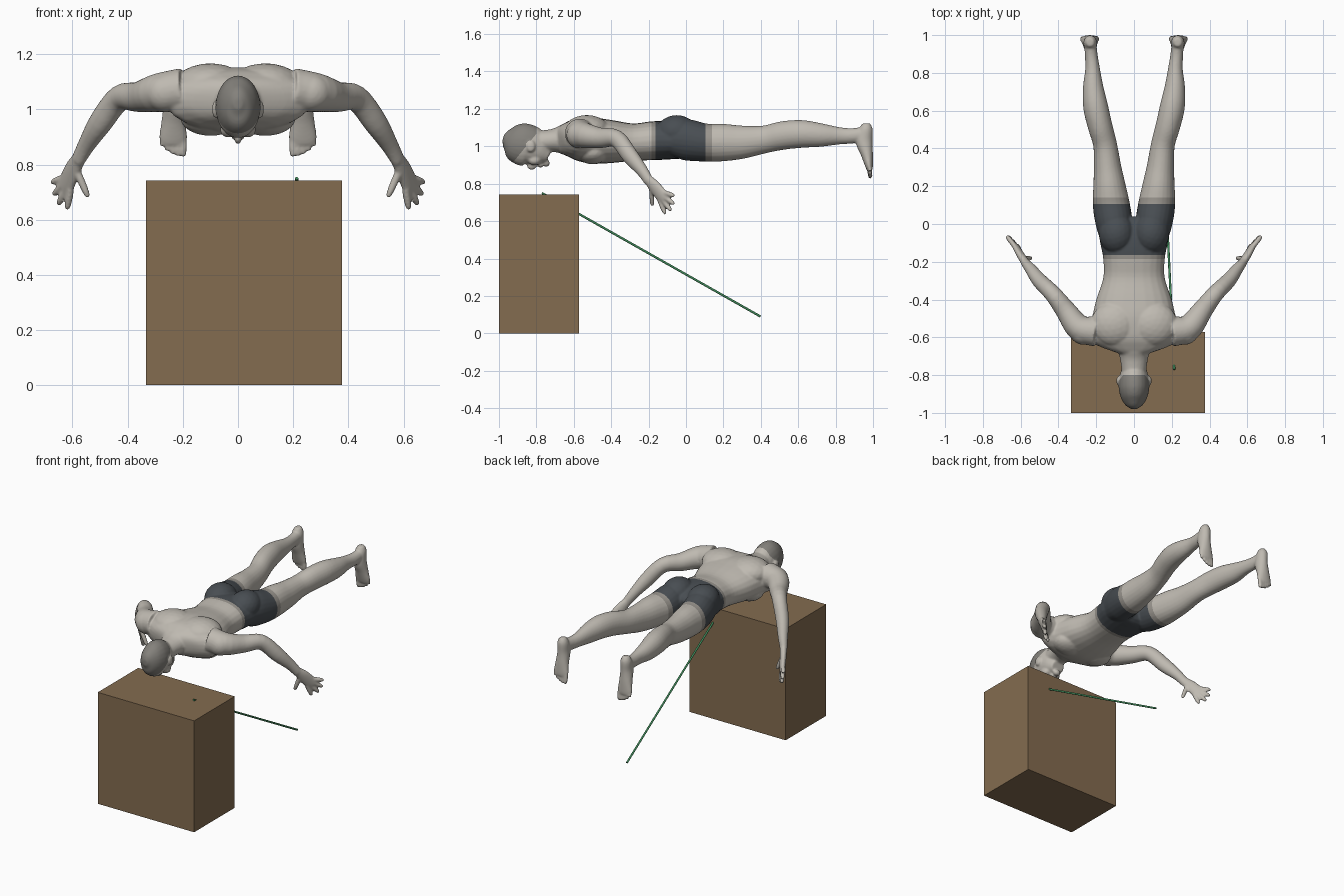
import bpy, bmesh, math
from mathutils import Vector, Matrix

default = bpy.data.objects.get("Cube")
if default:
    bpy.data.objects.remove(default, do_unlink=True)


def material(name, colour):
    mat = bpy.data.materials.new(name)
    mat.use_nodes = True
    mat.diffuse_color = (*colour, 1)
    mat.node_tree.nodes["Principled BSDF"].inputs["Base Color"].default_value = (*colour, 1)
    return mat


skin = material("skin grey", (0.52, 0.49, 0.44))
hair = material("hair grey", (0.23, 0.22, 0.2))
cloth = material("shorts charcoal", (0.065, 0.075, 0.085))
hem = material("hem grey", (0.32, 0.3, 0.27))
brown = material("box brown", (0.23, 0.15, 0.08))
green = material("rod green", (0.05, 0.25, 0.1))


def add_object(name, bm, materials):
    mesh = bpy.data.meshes.new(name)
    bm.to_mesh(mesh)
    bm.free()
    for mat in materials:
        mesh.materials.append(mat)
    obj = bpy.data.objects.new(name, mesh)
    bpy.context.collection.objects.link(obj)
    return obj


def smooth_path(points, steps=4):
    """Catmull-Rom interpolation of positions and radii together."""
    pts = [Vector(p) for p in points]
    padded = [pts[0] * 2 - pts[1]] + pts + [pts[-1] * 2 - pts[-2]]
    result = []
    for a, b, c, d in zip(padded, padded[1:], padded[2:], padded[3:]):
        for i in range(steps):
            t = i / steps
            result.append(b + (c - a) * (t / 2) + (a * 2 - b * 5 + c * 4 - d) * (t * t / 2)
                          + (b * 3 - a - c * 3 + d) * (t ** 3 / 2))
    return result + [pts[-1]]


def loft(bm, points, across=(1, 0, 0), boxy=1.0, sides=24):
    """Skin oval rings along a path of (x, y, z, half width, half depth)."""
    path = smooth_path(points)
    centres = [p.to_3d() if len(p) == 3 else Vector(p[:3]) for p in path]
    rings = []
    for i, p in enumerate(path):
        tangent = (centres[min(i + 1, len(path) - 1)] - centres[max(i - 1, 0)]).normalized()
        u = Vector(across)
        u = (u - tangent * u.dot(tangent)).normalized()
        v = tangent.cross(u)
        ring = []
        for k in range(sides):
            angle = math.tau * k / sides
            c, s = math.cos(angle), math.sin(angle)
            c = math.copysign(abs(c) ** boxy, c)
            s = math.copysign(abs(s) ** boxy, s)
            ring.append(bm.verts.new(centres[i] + u * c * p[3] + v * s * p[4]))
        rings.append(ring)
    for low, high in zip(rings, rings[1:]):
        for k in range(sides):
            n = (k + 1) % sides
            bm.faces.new((low[k], low[n], high[n], high[k]))
    bm.faces.new(rings[0][::-1])
    bm.faces.new(rings[-1])


def blob(bm, centre, radii):
    bmesh.ops.create_icosphere(bm, subdivisions=3, radius=1,
                               matrix=Matrix.LocRotScale(Vector(centre), None, Vector(radii)))


def digit(bm, start, end, thick, thin):
    a, b = Vector(start), Vector(end)
    loft(bm, [(*a, thick, thick), (*a.lerp(b, 0.5), thick, thick),
              (*a.lerp(b, 0.9), thin, thin), (*b, thin / 2, thin / 2)], across=(1, 0.3, 0.2), sides=12)


body = bmesh.new()

# Paired parts, built on the +x side first
# Arm
loft(body, [(0.2, -0.57, 1.07, 0.08, 0.08), (0.29, -0.55, 1.06, 0.07, 0.07),
            (0.36, -0.46, 1.045, 0.055, 0.055), (0.43, -0.37, 1.04, 0.047, 0.045),
            (0.5, -0.3, 0.95, 0.045, 0.04), (0.55, -0.235, 0.87, 0.033, 0.03),
            (0.58, -0.2, 0.815, 0.028, 0.022)], across=(0, 0, 1))
blob(body, (0.265, -0.575, 1.06), (0.075, 0.065, 0.07))
# Palm and fingers
loft(body, [(0.575, -0.205, 0.825, 0.027, 0.022), (0.6, -0.165, 0.78, 0.037, 0.02),
            (0.622, -0.126, 0.73, 0.04, 0.017), (0.63, -0.115, 0.71, 0.034, 0.013)],
     across=(0.5, 0.45, 0.95))
for knuckle, tip in (((0.607, -0.14, 0.71), (0.62, -0.11, 0.637)),
                     ((0.62, -0.125, 0.715), (0.652, -0.08, 0.655)),
                     ((0.632, -0.115, 0.73), (0.668, -0.063, 0.69)),
                     ((0.637, -0.11, 0.75), (0.675, -0.063, 0.735)),
                     ((0.585, -0.185, 0.78), (0.543, -0.18, 0.68))):
    digit(body, knuckle, tip, 0.014, 0.011)
# Leg
loft(body, [(0.1, -0.08, 1.04, 0.08, 0.09), (0.105, 0, 1.035, 0.097, 0.11),
            (0.12, 0.1, 1.02, 0.098, 0.102), (0.13, 0.2, 1.02, 0.086, 0.1),
            (0.14, 0.3, 1.022, 0.073, 0.089), (0.153, 0.42, 1.037, 0.063, 0.074),
            (0.18, 0.52, 1.058, 0.065, 0.076), (0.203, 0.62, 1.066, 0.066, 0.074),
            (0.216, 0.72, 1.06, 0.055, 0.063), (0.219, 0.82, 1.056, 0.039, 0.046),
            (0.226, 0.89, 1.056, 0.034, 0.041), (0.232, 0.96, 1.065, 0.032, 0.04)])
# Foot and toes
loft(body, [(0.232, 0.962, 1.122, 0.02, 0.022), (0.232, 0.962, 1.09, 0.034, 0.037),
            (0.232, 0.952, 1.03, 0.037, 0.045), (0.234, 0.967, 0.96, 0.043, 0.033),
            (0.235, 0.978, 0.9, 0.051, 0.022), (0.235, 0.982, 0.875, 0.046, 0.016)])
for i in range(5):
    x = 0.198 + 0.019 * i
    digit(body, (x, 0.98, 0.89), (x, 0.986, 0.828 + 0.0025 * i * i), 0.013 - 0.0007 * i, 0.011)
# Shoulder blade, chest, buttock, ear, cheek
blob(body, (0.1, -0.53, 1.09), (0.13, 0.12, 0.077))
blob(body, (0.1, -0.5, 0.97), (0.11, 0.09, 0.066))
blob(body, (0.092, -0.05, 1.075), (0.095, 0.11, 0.092))
blob(body, (0.082, -0.83, 1.0), (0.012, 0.024, 0.032))
blob(body, (0.035, -0.81, 0.925), (0.03, 0.035, 0.027))

# Mirror the paired parts to the -x side
copy = bmesh.ops.duplicate(body, geom=body.verts[:] + body.edges[:] + body.faces[:])["geom"]
for item in copy:
    if isinstance(item, bmesh.types.BMVert):
        item.co.x *= -1
bmesh.ops.reverse_faces(body, faces=[f for f in copy if isinstance(f, bmesh.types.BMFace)])

# Torso
loft(body, [(0, -0.68, 1.03, 0.09, 0.07), (0, -0.64, 1.035, 0.2, 0.09),
            (0, -0.59, 1.037, 0.265, 0.11), (0, -0.5, 1.03, 0.225, 0.123),
            (0, -0.4, 1.025, 0.2, 0.115), (0, -0.28, 1.022, 0.162, 0.1),
            (0, -0.17, 1.03, 0.165, 0.104), (0, -0.08, 1.03, 0.182, 0.1),
            (0, 0, 1.02, 0.17, 0.085), (0, 0.03, 1.015, 0.1, 0.06)], boxy=0.9)
# Neck and head
loft(body, [(0, -0.82, 1.02, 0.06, 0.06), (0, -0.72, 1.03, 0.073, 0.061),
            (0, -0.67, 1.035, 0.09, 0.075), (0, -0.62, 1.04, 0.14, 0.09)])
loft(body, [(0, -0.98, 1.02, 0.015, 0.02), (0, -0.96, 1.02, 0.044, 0.062),
            (0, -0.925, 1.015, 0.067, 0.096), (0, -0.88, 1.01, 0.08, 0.113),
            (0, -0.84, 1.005, 0.08, 0.11), (0, -0.8, 0.985, 0.074, 0.093),
            (0, -0.77, 0.965, 0.064, 0.07), (0, -0.735, 0.945, 0.045, 0.04)])
# Nose, lips, chin
blob(body, (0, -0.825, 0.895), (0.014, 0.027, 0.021))
blob(body, (0, -0.778, 0.899), (0.025, 0.014, 0.014))
blob(body, (0, -0.748, 0.91), (0.025, 0.02, 0.02))

# Fuse everything into one smooth skin
rough = add_object("rough_body", body, [])
fuse = rough.modifiers.new("fuse", 'REMESH')
fuse.mode = 'VOXEL'
fuse.voxel_size = 0.006
relax = rough.modifiers.new("relax", 'SMOOTH')
relax.factor = 0.5
relax.iterations = 6
graph = bpy.context.evaluated_depsgraph_get()
fused = bmesh.new()
fused.from_mesh(rough.evaluated_get(graph).to_mesh())
bpy.data.objects.remove(rough, do_unlink=True)

# Cut clean borders for the hairline and the shorts
WAIST, BELT, LEG, CUFF, NAPE = -0.185, -0.163, 0.105, 0.14, -0.8
hairline = Vector((0, -0.92, 0.92))
slope = Vector((0, -0.11, 0.09))
cuts = [(Vector((0, y, 0)), Vector((0, 1, 0))) for y in (WAIST, BELT, LEG, CUFF, NAPE)]
for point, normal in cuts + [(hairline, slope)]:
    bmesh.ops.bisect_plane(fused, geom=fused.verts[:] + fused.edges[:] + fused.faces[:],
                           plane_co=point, plane_no=normal)
for face in fused.faces:
    face.smooth = True
    c = face.calc_center_median()
    on_ear = abs(c.x) > 0.083
    if c.y < NAPE and (c - hairline).dot(slope) > 0 and not on_ear:
        face.material_index = 1
    elif abs(c.x) < 0.35 and BELT < c.y < LEG:
        face.material_index = 2
    elif abs(c.x) < 0.35 and WAIST < c.y < CUFF:
        face.material_index = 3
add_object("body", fused, [skin, hair, cloth, hem])

# Box
low, high = Vector((-0.333, -1, 0)), Vector((0.377, -0.573, 0.742))
box = bmesh.new()
bmesh.ops.create_cube(box, size=1, matrix=Matrix.LocRotScale((low + high) / 2, None, high - low))
add_object("box", box, [brown])

# Slanted rod
top, foot = Vector((0.213, -0.77, 0.75)), Vector((0.157, 0.398, 0.09))
axis = foot - top
rod = bmesh.new()
bmesh.ops.create_cone(rod, cap_ends=True, segments=12, radius1=0.006, radius2=0.006, depth=axis.length,
                      matrix=Matrix.LocRotScale((top + foot) / 2, axis.to_track_quat('Z', 'Y'), None))
add_object("rod", rod, [green])
